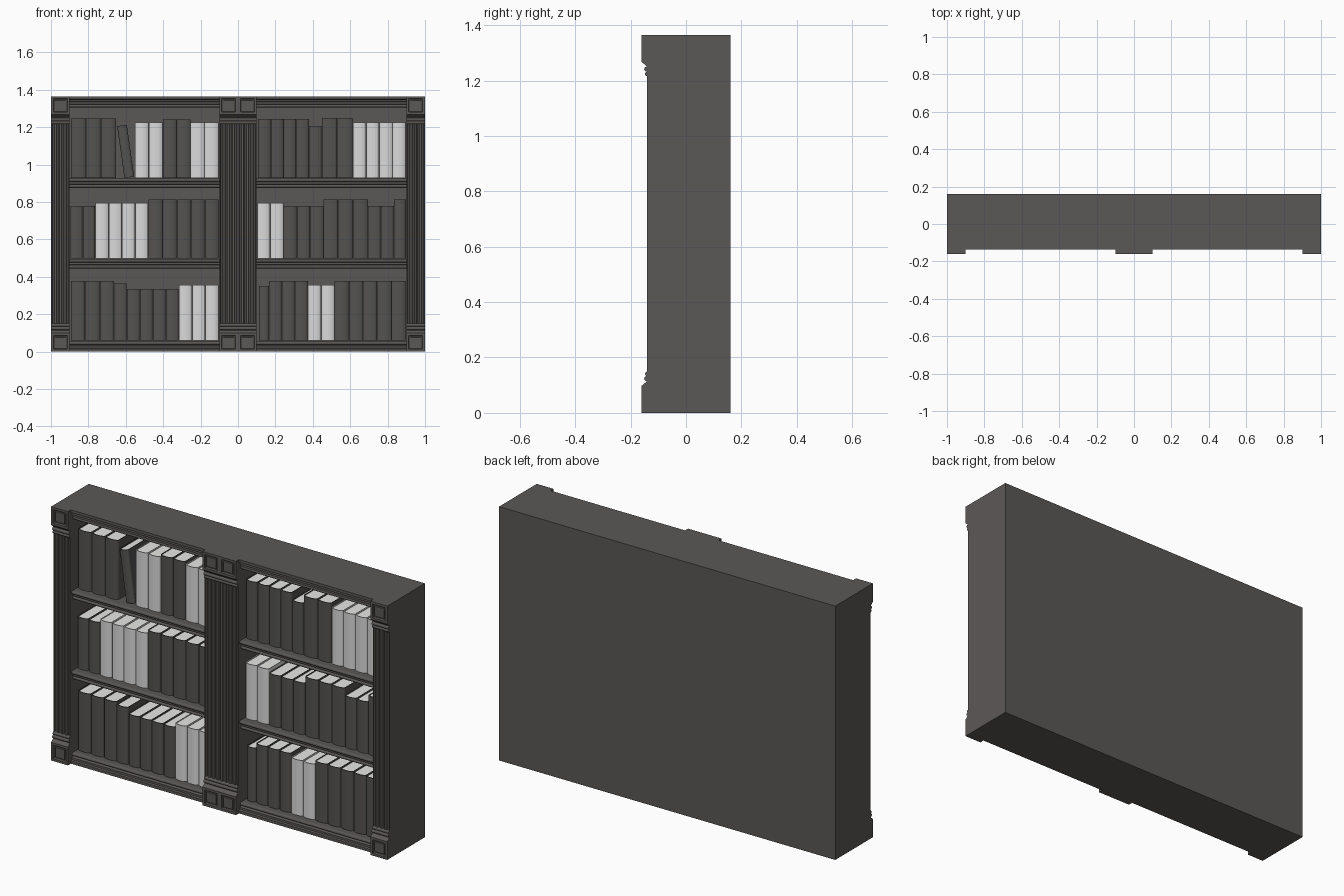
import bpy, bmesh, math
from mathutils import Vector

if "Cube" in bpy.data.objects:
    bpy.data.objects.remove(bpy.data.objects["Cube"])


def material(name, rgb):
    m = bpy.data.materials.new(name)
    m.use_nodes = True
    m.diffuse_color = (*rgb, 1)
    m.node_tree.nodes["Principled BSDF"].inputs["Base Color"].default_value = (*rgb, 1)
    return m


WOOD = material("charcoal wood", (0.105, 0.098, 0.094))
DARK = material("dark book cover", (0.088, 0.086, 0.082))
LIGHT = material("light book cover", (0.7, 0.7, 0.7))
PAGES = material("paper", (0.8, 0.8, 0.79))

H = 1.365          # overall height
BACK = 0.16        # rear face
PILASTERS = (-0.95, -0.05, 0.05, 0.95)
BAYS = ((-0.9, -0.1), (0.1, 0.9))


def finish(name, bm, mats):
    bmesh.ops.recalc_face_normals(bm, faces=bm.faces)
    me = bpy.data.meshes.new(name)
    bm.to_mesh(me)
    bm.free()
    for m in mats:
        me.materials.append(m)
    ob = bpy.data.objects.new(name, me)
    bpy.context.collection.objects.link(ob)
    return ob


def add_prism(bm, pts, axis, lo, hi, index=0):
    """Extrude a profile: (y, z) points along x, or (x, y) points along z."""
    def place(p, t):
        return (t, *p) if axis == "x" else (*p, t)
    a = [bm.verts.new(place(p, lo)) for p in pts]
    b = [bm.verts.new(place(p, hi)) for p in pts]
    n = len(pts)
    faces = [bm.faces.new(a), bm.faces.new(b)]
    faces += [bm.faces.new((a[i], a[(i + 1) % n], b[(i + 1) % n], b[i])) for i in range(n)]
    for f in faces:
        f.material_index = index
    return faces


def prism(name, pts, axis, lo, hi):
    bm = bmesh.new()
    add_prism(bm, pts, axis, lo, hi)
    return finish(name, bm, [WOOD])


def rect(a0, a1, b0, b1):
    return [(a0, b0), (a1, b0), (a1, b1), (a0, b1)]


def bead(y, z, r):
    """Half-round bead bulging forward, listed upward."""
    return [(y - r * math.cos(t), z + r * math.sin(t))
            for t in (math.radians(d) for d in range(-90, 91, 30))]


# Carcass
prism("back_panel", rect(0.13, BACK, 0, H), "x", -0.9, 0.9)
for name, x0, x1 in (("right_side", -1, -0.9), ("divider", -0.1, 0.1), ("left_side", 0.9, 1)):
    prism(name, rect(-0.13, BACK, 0, H), "x", x0, x1)

# Moulded top, shelves and plinth in each bay
for x0, x1 in BAYS:
    prism("top_rail", [(0.13, 1.305), (-0.105, 1.305)] + bead(-0.11, 1.314, 0.008)
          + [(-0.12, 1.323), (-0.12, 1.333), (-0.127, 1.336), (-0.127, 1.346),
             (-0.135, 1.35), (-0.135, H), (0.13, H)], "x", x0, x1)
    for z in (0.925, 0.495):
        prism("shelf", [(0.13, z - 0.05), (-0.105, z - 0.05)] + bead(-0.11, z - 0.041, 0.008)
              + [(-0.11, z - 0.031), (-0.118, z - 0.029), (-0.118, z - 0.018)]
              + bead(-0.12, z - 0.009, 0.009) + [(0.13, z)], "x", x0, x1)
    prism("plinth", [(0.13, 0), (-0.135, 0), (-0.135, 0.015), (-0.127, 0.019), (-0.127, 0.03),
                     (-0.12, 0.033)] + bead(-0.115, 0.045, 0.009) + [(0.13, 0.055)], "x", x0, x1)


# Fluted pilaster shafts
def fluted(x, half=0.05, flutes=4, front=-0.14, deep=-0.13):
    pts = [(x - half, front)]
    pitch = 2 * half / flutes
    for i in range(flutes):
        c = x - half + pitch * (i + 0.5)
        pts += [(c - pitch * 0.3, front), (c - pitch * 0.16, deep),
                (c + pitch * 0.16, deep), (c + pitch * 0.3, front)]
    return pts + [(x + half, front), (x + half, -0.1), (x - half, -0.1)]


for x in PILASTERS:
    prism("pilaster_shaft", fluted(x), "z", 0.1, H - 0.1)


# Corner blocks with a framed square, a chamfered neck and two beads
def corner_block(x, flip):
    def v(z):
        return H - z if flip else z
    x0, x1 = x - 0.05, x + 0.05
    bm = bmesh.new()
    faces = add_prism(bm, rect(-0.16, -0.12, v(0), v(0.098)), "x", x0, x1)
    front = min(faces, key=lambda f: f.calc_center_median().y)
    bmesh.ops.recalc_face_normals(bm, faces=bm.faces)
    bmesh.ops.inset_region(bm, faces=[front], thickness=0.018)
    bmesh.ops.inset_region(bm, faces=[front], thickness=0.004, depth=-0.01)
    bmesh.ops.inset_region(bm, faces=[front], thickness=0.008)
    bmesh.ops.inset_region(bm, faces=[front], thickness=0.002, depth=0.006)
    neck = [(-0.12, 0.098), (-0.16, 0.098), (-0.142, 0.113)]
    neck += bead(-0.142, 0.124, 0.009) + bead(-0.14, 0.141, 0.008) + [(-0.12, 0.15)]
    add_prism(bm, [(y, v(z)) for y, z in neck], "x", x0, x1)
    finish("cap_block" if flip else "foot_block", bm, [WOOD])


for x in PILASTERS:
    corner_block(x, False)
    corner_block(x, True)


# Books: wrapped cover with a rounded spine around recessed pages
def book(x, z, width, height, cover, lean=0.0):
    w, t, rear = width - 0.002, 0.0035, 0.11
    bm = bmesh.new()

    def arc(half, y, bulge):
        return [(w / 2 - half * math.cos(a), y - bulge * math.sin(a))
                for a in (math.pi * i / 8 for i in range(9))]
    outer = [(0, rear)] + arc(w / 2, -0.08, 0.013) + [(w, rear)]
    inner = [(t, rear)] + arc(w / 2 - t, -0.077, 0.012) + [(w - t, rear)]
    for i in range(len(outer) - 1):
        o0, o1, i0, i1 = outer[i], outer[i + 1], inner[i], inner[i + 1]
        add_prism(bm, [o0, o1, i1, i0], "z", 0, height)
    bmesh.ops.remove_doubles(bm, verts=bm.verts, dist=0.00005)
    inside = [f for f in bm.faces if all(len(e.link_faces) > 2 for e in f.edges if
              abs(e.verts[0].co.z - e.verts[1].co.z) > 0.01) and abs(f.normal.z) < 0.5
              and all(len(e.link_faces) > 2 for e in f.edges)]
    bmesh.ops.delete(bm, geom=inside, context="FACES_ONLY")
    add_prism(bm, inner[:1] + inner[1:-1] + inner[-1:], "z", 0.004, height - 0.004, 1)
    ob = finish("book", bm, [cover, PAGES])
    ob.location = Vector((x + 0.001, 0, z))
    ob.rotation_euler.y = lean
    return ob


# Each run: number of books, right-hand end, top height, cover (None leaves a gap)
ROWS = (
    (0.928, -0.893, ((3, -0.652, 1.247, DARK), (1, -0.551, 0, None), (2, -0.403, 1.226, LIGHT),
                     (2, -0.254, 1.24, DARK), (2, -0.104, 1.226, LIGHT))),
    (0.928, 0.106, ((4, 0.38, 1.243, DARK), (1, 0.448, 1.205, DARK), (2, 0.614, 1.248, DARK),
                    (4, 0.897, 1.226, LIGHT))),
    (0.498, -0.897, ((2, -0.763, 0.777, DARK), (4, -0.479, 0.795, LIGHT),
                     (5, -0.102, 0.814, DARK))),
    (0.498, 0.102, ((2, 0.243, 0.795, LIGHT), (3, 0.457, 0.777, DARK), (3, 0.695, 0.814, DARK),
                    (2, 0.834, 0.777, DARK), (1, 0.898, 0.814, DARK))),
    (0.058, -0.893, ((3, -0.663, 0.377, DARK), (1, -0.594, 0.365, DARK), (4, -0.316, 0.334, DARK),
                     (3, -0.104, 0.357, LIGHT))),
    (0.058, 0.112, ((1, 0.166, 0.35, DARK), (3, 0.374, 0.377, DARK), (2, 0.516, 0.357, LIGHT),
                    (5, 0.897, 0.377, DARK))),
)
for z, x, runs in ROWS:
    for count, end, top, cover in runs:
        step = (end - x) / count
        if cover:
            for i in range(count):
                book(x + i * step, z, step, top - z, cover)
        x = end

# One book leaning on its neighbour
book(-0.608, 0.928, 0.054, 0.28, DARK, lean=-0.14)
